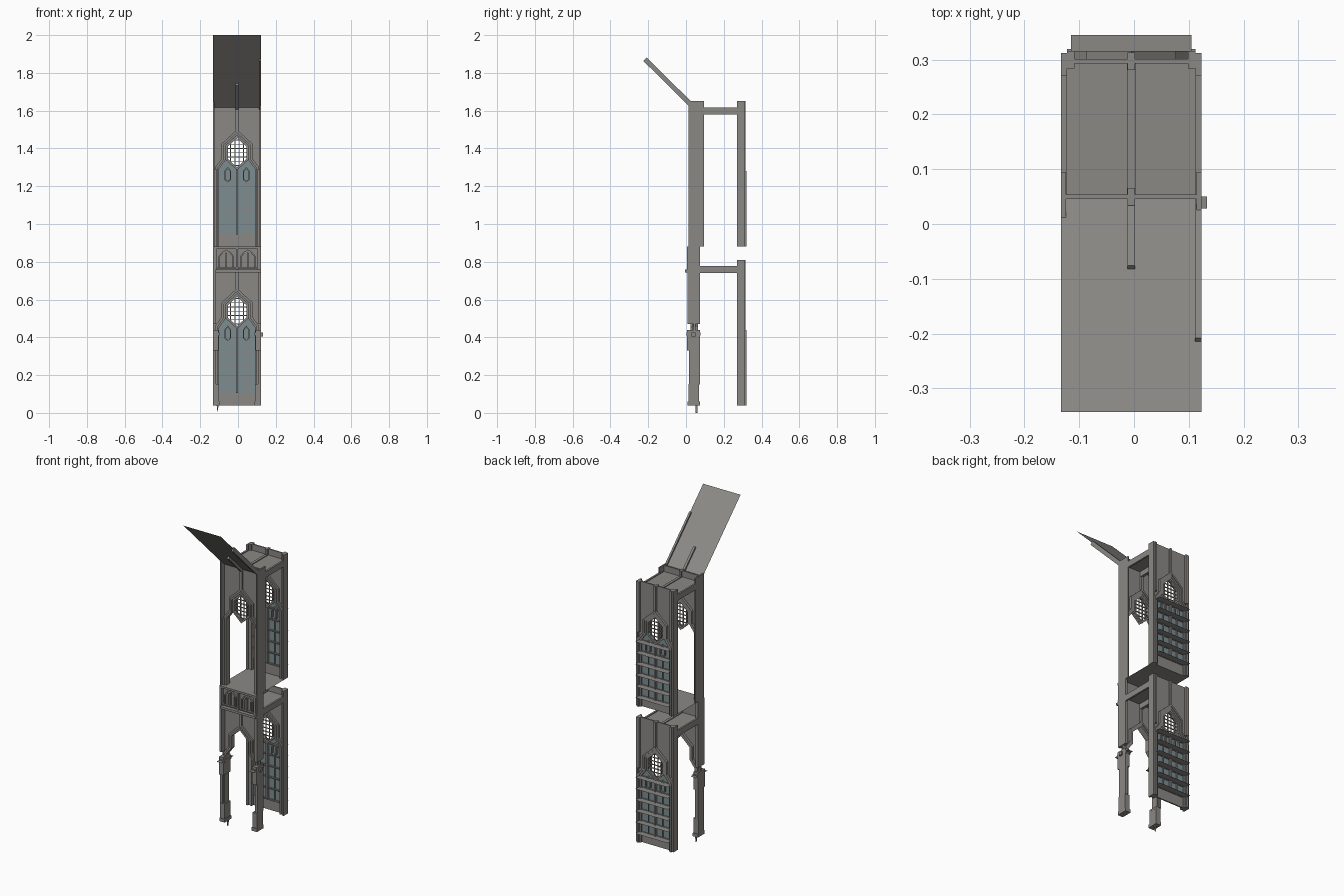
import bpy, bmesh
from mathutils import Vector

if "Cube" in bpy.data.objects:
    bpy.data.objects.remove(bpy.data.objects["Cube"])

CX = -0.005          # centre line of the bay
W = 0.128            # half width of the bay


def material(name, rgb):
    m = bpy.data.materials.new(name)
    m.diffuse_color = (*rgb, 1)
    m.use_nodes = True
    m.node_tree.nodes["Principled BSDF"].inputs["Base Color"].default_value = m.diffuse_color
    return m


STONE = material("stone", (0.26, 0.25, 0.235))
GLASS = material("glass", (0.2, 0.27, 0.29))


class Part:
    def __init__(self, name, mat=STONE):
        self.name, self.mat, self.bm = name, mat, bmesh.new()

    def quad(self, pts):
        self.bm.faces.new([self.bm.verts.new((x + CX, y, z)) for x, y, z in pts])

    def prism(self, pts, y0, y1):
        """Extrude an (x, z) outline along y."""
        a = [self.bm.verts.new((x + CX, y0, z)) for x, z in pts]
        b = [self.bm.verts.new((x + CX, y1, z)) for x, z in pts]
        self.bm.faces.new(a)
        self.bm.faces.new(b[::-1])
        for i in range(len(a)):
            j = (i + 1) % len(a)
            self.bm.faces.new((a[j], a[i], b[i], b[j]))

    def box(self, x0, x1, y0, y1, z0, z1):
        self.prism([(x0, z0), (x1, z0), (x1, z1), (x0, z1)], y0, y1)

    def pair(self, x0, x1, *rest):
        self.box(x0, x1, *rest)
        self.box(-x1, -x0, *rest)

    def band(self, path, a, b, y0, y1, closed=False):
        """Moulding strip between two offsets of a path."""
        pa, pb = offset(path, a, closed), offset(path, b, closed)
        for i in range(len(path) - (0 if closed else 1)):
            j = (i + 1) % len(path)
            self.prism([pa[i], pa[j], pb[j], pb[i]], y0, y1)

    def done(self):
        bmesh.ops.recalc_face_normals(self.bm, faces=self.bm.faces)
        me = bpy.data.meshes.new(self.name)
        self.bm.to_mesh(me)
        self.bm.free()
        me.materials.append(self.mat)
        bpy.context.collection.objects.link(bpy.data.objects.new(self.name, me))


def offset(path, d, closed):
    out, n = [], len(path)
    for i in range(n):
        p = Vector(path[i])
        prev = Vector(path[i - 1]) if i or closed else None
        nxt = Vector(path[(i + 1) % n]) if i < n - 1 or closed else None
        dirs = [v.normalized() for v in ([p - prev] if prev else []) + ([nxt - p] if nxt else [])]
        norms = [Vector((-v.y, v.x)) for v in dirs]
        m = sum(norms, Vector((0, 0))).normalized()
        out.append(tuple(p + m * d / m.dot(norms[0])))
    return out


def keyhole(base, z0):
    """Stepped opening: straight jambs, shoulders and a six-sided head."""
    r = [(0.06, 0.575), (0.06, 0.5), (0.095, 0.452)]
    left = [(-0.095, z0)] + [(-x, z + base) for x, z in r[::-1]]
    return left + [(0, base + 0.63)] + [(-x, z) for x, z in left[::-1]]


def hexagon(base):
    pts = [(0, .445), (-.06, .5), (-.06, .575), (0, .63), (.06, .575), (.06, .5)]
    return [(x, z + base) for x, z in pts]


def arch_wall(name, base, z0, z1, y, s):
    """Wall with keyhole opening; s is the side its deep mouldings face."""
    p = Part(name)
    k = keyhole(base, z0)
    p.prism([(-W, z0)] + k + [(W, z0), (W, z1), (-W, z1)], y - .004, y + .004)
    p.band(k, 0, .011, y - .022, y + .014)
    p.band(k, .011, .022, y - .014, y + .019)
    # centre rib above the head
    p.box(-.007, .007, y - .016, y + .016, base + .655, base + .81)
    p.done()


def lattice(name, base, y):
    p = Part(name)
    p.band(hexagon(base), -.011, 0, y - .012, y + .012, True)
    for i in (-1.5, -.5, .5, 1.5):
        x = i * .023
        h = .0925 - abs(x) * .917
        p.box(x - .002, x + .002, y - .003, y + .003, base + .5375 - h, base + .5375 + h)
    for i in range(-3, 4):
        z = i * .0225
        w = min(.06, (.0925 - abs(z)) / .917)
        p.box(-w, w, y - .003, y + .003, base + .5375 + z - .002, base + .5375 + z + .002)
    p.done()


# outer window walls, one per storey
for label, base in (("lower", 0), ("upper", .84)):
    z0, z1, y = base + .04, base + .81, .297
    arch_wall(label + "_window_wall", base, z0, z1, y, 1)
    lattice(label + "_window_lattice", base, y)

    p = Part(label + "_window_piers")
    p.pair(.117, W, .27, .312, z0, z1)
    p.pair(.106, .117, .279, .32, z0, base + .44)
    p.pair(.104, .117, .284, .316, base + .50, z1)
    p.done()

    p = Part(label + "_glass", GLASS)
    k = [(-.095, base + .105), (-.095, base + .452), (-.06, base + .5), (0, base + .445),
         (.06, base + .5), (.095, base + .452), (.095, base + .105)]
    p.quad([(x, .3, z) for x, z in k])
    p.done()

    p = Part(label + "_window_tracery")
    p.box(-.095, .095, y - .004, y + .004, z0, base + .105)      # apron
    p.box(-.006, .006, .284, .312, base + .105, base + .45)      # mullion
    for s in (-1, 1):
        c = s * .049
        p.box(c - .0025, c + .0025, .293, .307, base + .105, base + .39)
        head = [(c, .38), (c - .018, .395), (c - .018, .44), (c, .462), (c + .018, .44), (c + .018, .395)]
        p.band([(x, z + base) for x, z in head], -.006, 0, .287, .31, True)
    for i in range(6):                                           # flat glazing fins
        z = base + .105 + i * .069
        p.quad([(-.11, .285, z), (.11, .285, z), (.11, .345, z), (-.11, .345, z)])
        p.box(-.095, .095, .295, .305, z - .002, z + .002)
    p.done()

    # ceiling with ribs
    zc = base + .772
    p = Part(label + "_ceiling")
    p.quad([(-W, .05, zc), (W, .05, zc), (W, .3, zc), (-W, .3, zc)])
    p.box(-.008, .008, .05, .297, zc - .032, zc + .005)
    p.pair(.117, W, .05, .297, zc - .032, zc + .005)
    p.done()

# upper inner arcade
arch_wall("upper_arcade_wall", .84, .88, 1.65, .05, -1)
lattice("upper_arcade_lattice", .84, .05)
p = Part("upper_arcade_piers")
for x0, y0, y1 in ((.119, .012, .095), (.108, .026, .074)):
    p.pair(x0, x0 + (W - .119 if x0 > .11 else .011), y0, y1, .88, 1.65 if x0 > .11 else 1.29)
p.done()

# lower inner arcade with slender piers
arch_wall("lower_arcade_wall", 0, .40, .88, .045, -1)
p = Part("lower_arcade_piers")
p.pair(.112, W, .008, .073, .47, .88)
p.pair(.098, W, .006, .073, .33, .44)
p.pair(.093, W, .002, .077, .41, .425)
p.pair(.103, W, .024, .068, .15, .33)
p.pair(.111, W, .016, .074, .15, .33)
p.pair(.096, W, .012, .07, .055, .15)
p.pair(.092, W, .008, .074, .04, .06)
p.pair(.095, W, .012, .07, .14, .152)
for s in (-1, 1):
    p.quad([(s * .094, -.02, .418), (s * W, -.02, .418), (s * W, .098, .418), (s * .094, .098, .418)])
p.prism([(-.108, .04), (-.098, .04), (-.103, 0)], .05, .06)      # root spike
p.box(W, .138, .028, .05, .405, .425)                            # side boss
p.done()

# balcony parapet with blind arches
p = Part("balcony_parapet")
p.box(-W, W, .02, .03, .75, .88)
for z, h, y in ((.744, .014, -.006), (.764, .006, .006), (.868, .012, .004)):
    p.box(-.115, W, y, .04, z, z + h)
for x in (-.115, 0, .115):
    p.box(x - .006, x + .006, .004, .03, .76, .88)
for c in (-.057, .057):
    for off, w, y in ((.0, .04, .01), (0, .024, .014)):
        arch = [(c - w, .772), (c - w, .83), (c - w * .55, .852), (c, .864),
                (c + w * .55, .852), (c + w, .83), (c + w, .772)]
        p.band(arch, -.007, 0, y, .024)
    p.box(c - .003, c + .003, .012, .024, .772, .86)
p.done()

# gallery floor
p = Part("gallery_floor")
p.quad([(-W, .03, .88), (W, .03, .88), (W, .3, .88), (-W, .3, .88)])
p.done()

# sloping roof sheet and its ribs
p = Part("roof_sheet")
p.quad([(-W, .052, 1.61), (W, .052, 1.61), (W, -.343, 2.0), (-W, -.343, 2.0)])
p.done()
p = Part("roof_ribs")
for x0, x1, length in ((-.007, .007, .13), (.116, W, .265)):
    start = Vector((.045, 1.617))
    d, n = Vector((-.711, .702)), Vector((.702, .711))
    end = start + d * length * 1.38
    prof = [start - n * .015, start + n * .01, end + n * .01, end - n * .015]
    a = [(x0, q.x, q.y) for q in prof]
    b = [(x1, q.x, q.y) for q in prof]
    p.quad(a)
    p.quad(b[::-1])
    for i in range(4):
        j = (i + 1) % 4
        p.quad([a[j], a[i], b[i], b[j]])
bmesh.ops.remove_doubles(p.bm, verts=p.bm.verts, dist=1e-5)
p.done()
